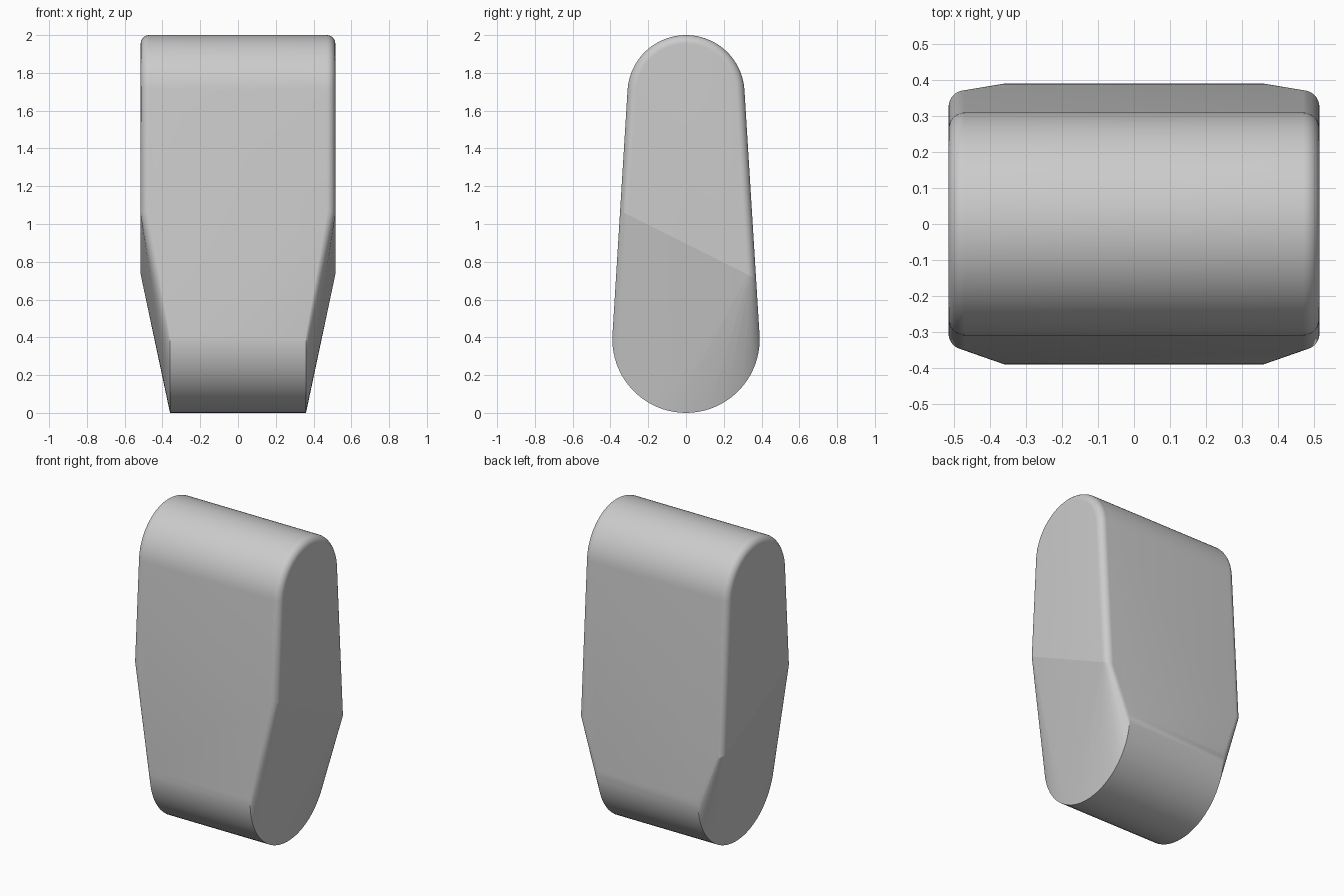
import bpy
import bmesh
from math import sin, cos, pi, radians, asin

cube = bpy.data.objects.get("Cube")
if cube:
    bpy.data.objects.remove(cube)

HALF_WIDTH, FOOT_HALF_WIDTH = 0.515, 0.36
TOP_R, FOOT_R = 0.31, 0.39
TOP_Z, FOOT_Z = 2 - TOP_R, FOOT_R
ROUND = 0.045
STEPS = 12
TILT = asin((FOOT_R - TOP_R) / (TOP_Z - FOOT_Z))   # slope of the tapered sides


def arc(radius, centre_z, start, end, count):
    for i in range(count + 1):
        a = start + (end - start) * i / count
        yield radius * cos(a), centre_z + radius * sin(a)


def crease_point(side, inset):
    """Where the tapered side meets the slanting start of the lower chamfer."""
    y0, z0 = (FOOT_R - inset) * cos(TILT), FOOT_Z + (FOOT_R - inset) * sin(TILT)
    y1, z1 = (TOP_R - inset) * cos(TILT), TOP_Z + (TOP_R - inset) * sin(TILT)
    slope = (y1 - y0) / (z1 - z0)
    # solve y = side * (y0 + slope * (z - z0)) with z = 0.895 - y / 2
    y = side * (y0 + slope * (0.895 - z0)) / (1 + side * slope / 2)
    return y, 0.895 - y / 2


bm = bmesh.new()
for side in (-1, 1):
    # upper block outline, repeated over the rounded rim
    for step in range(STEPS + 1):
        a = pi / 2 * step / STEPS
        x = HALF_WIDTH - ROUND * (1 - sin(a))
        inset = ROUND * (1 - cos(a))
        outline = list(arc(TOP_R - inset, TOP_Z, TILT, pi - TILT, 36))
        outline += [crease_point(-1, inset), crease_point(1, inset)]
        for y, z in outline:
            bm.verts.new((side * x, y, z))
    # narrow, sharp-edged round foot
    for y, z in arc(FOOT_R, FOOT_Z, TILT, -pi - TILT, 40):
        bm.verts.new((side * FOOT_HALF_WIDTH, y, z))

# skin the convex body and merge its flat areas
hull = bmesh.ops.convex_hull(bm, input=bm.verts)
loose = {v for v in hull["geom_interior"] + hull["geom_unused"]
         if isinstance(v, bmesh.types.BMVert) and v.is_valid}
bmesh.ops.delete(bm, geom=list(loose), context="VERTS")
bmesh.ops.dissolve_limit(bm, angle_limit=radians(0.5), verts=bm.verts, edges=bm.edges)
bmesh.ops.recalc_face_normals(bm, faces=bm.faces)

mesh = bpy.data.meshes.new("tapered_block")
bm.to_mesh(mesh)
bm.free()
block = bpy.data.objects.new("tapered_block", mesh)
bpy.context.collection.objects.link(block)

# plain grey finish
grey = bpy.data.materials.new("plain_grey")
grey.use_nodes = True
grey.diffuse_color = (0.6, 0.6, 0.6, 1)
grey.node_tree.nodes["Principled BSDF"].inputs["Base Color"].default_value = (0.6, 0.6, 0.6, 1)
mesh.materials.append(grey)

bpy.ops.object.select_all(action="DESELECT")
block.select_set(True)
bpy.context.view_layer.objects.active = block
bpy.ops.object.shade_smooth_by_angle(angle=radians(9))
